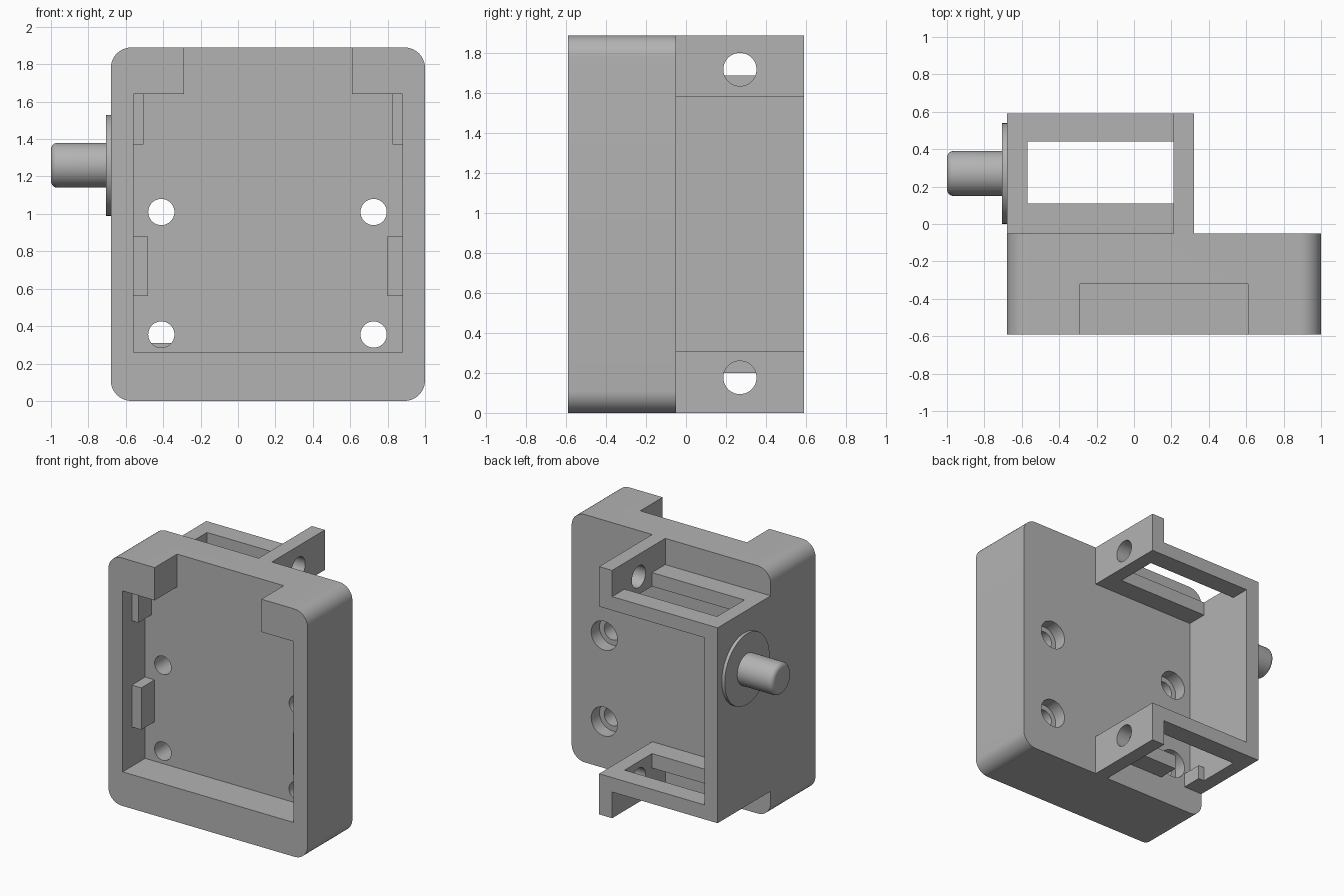
import bpy, bmesh, math
from mathutils import Matrix

if "Cube" in bpy.data.objects:
    bpy.data.objects.remove(bpy.data.objects["Cube"], do_unlink=True)

grey = bpy.data.materials.new("plain grey")
grey.use_nodes = True
colour = (0.45, 0.45, 0.45, 1)
grey.diffuse_color = colour
grey.node_tree.nodes["Principled BSDF"].inputs["Base Color"].default_value = colour


def finish(name, bm):
    mesh = bpy.data.meshes.new(name)
    bmesh.ops.recalc_face_normals(bm, faces=bm.faces)
    bm.to_mesh(mesh)
    bm.free()
    mesh.materials.append(grey)
    obj = bpy.data.objects.new(name, mesh)
    bpy.context.collection.objects.link(obj)
    return obj


def box(name, x, y, z, corner=0):
    """Box from (min, max) spans, with optional rounding of the edges along y."""
    bm = bmesh.new()
    bmesh.ops.create_cube(bm, size=1)
    for v in bm.verts:
        v.co = [s[0] if c < 0 else s[1] for c, s in zip(v.co, (x, y, z))]
    if corner:
        edges = [e for e in bm.edges if abs(e.verts[0].co.y - e.verts[1].co.y) > 0.01]
        bmesh.ops.bevel(bm, geom=edges, offset=corner, segments=10, profile=0.5, affect='EDGES')
    return finish(name, bm)


def cylinder(name, axis, centre, radius, span, round_end=0):
    """Cylinder along x or y; round_end softens the rim at the low end."""
    bm = bmesh.new()
    bmesh.ops.create_cone(bm, cap_ends=True, segments=48, radius1=radius, radius2=radius,
                          depth=span[1] - span[0])
    if round_end:
        low = [e for e in bm.edges if all(v.co.z < 0 for v in e.verts)]
        bmesh.ops.bevel(bm, geom=low, offset=round_end, segments=6, profile=0.5, affect='EDGES')
    mid = sum(span) / 2
    if axis == 'X':
        place = Matrix.Translation((mid, *centre)) @ Matrix.Rotation(math.pi / 2, 4, 'Y')
    else:
        place = Matrix.Translation((centre[0], mid, centre[1])) @ Matrix.Rotation(-math.pi / 2, 4, 'X')
    bmesh.ops.transform(bm, matrix=place, verts=bm.verts)
    return finish(name, bm)


def combine(target, others, operation):
    """Apply booleans one after another and drop the helper objects."""
    for other in others:
        mod = target.modifiers.new("combine", 'BOOLEAN')
        mod.operation, mod.solver, mod.object = operation, 'EXACT', other
        bpy.context.view_layer.update()
        mesh = bpy.data.meshes.new_from_object(
            target.evaluated_get(bpy.context.evaluated_depsgraph_get()))
        target.modifiers.clear()
        target.data = mesh
        bpy.data.objects.remove(other, do_unlink=True)


RIGHT, BACK, FLOOR = -0.68, -0.05, -0.32
AXIS = (0.27, 1.26)

# Case with front recess and a cable gap open at the top
case = box("case", (RIGHT, 1.0), (-0.59, BACK), (0, 1.89), corner=0.11)
combine(case, [box("recess", (-0.56, 0.88), (-0.7, FLOOR), (0.26, 1.64)),
               box("gap", (-0.29, 0.61), (-0.7, FLOOR), (1.5, 2.0))], 'DIFFERENCE')

# Counterbored screw holes
for x in (-0.41, 0.725):
    for z in (0.355, 1.01):
        combine(case, [cylinder("hole", 'Y', (x, z), 0.07, (-0.45, 0.05)),
                       cylinder("counterbore", 'Y', (x, z), 0.11, (-0.15, 0.05))], 'DIFFERENCE')

# Retaining tabs on both side walls of the recess
for side, wall, inward in (("right", -0.56, 1), ("left", 0.88, -1)):
    for level, width, z in (("upper", 0.055, (1.37, 1.64)), ("lower", 0.08, (0.56, 0.88))):
        x = sorted((wall, wall + inward * width))
        box(f"{side}_{level}_tab", x, (-0.48, FLOOR), z)

# Bracket: side wall, two windowed shelves and two drilled ears
bracket = box("bracket", (RIGHT, 0.32), (BACK, 0.59), (0.2, 1.69))
combine(bracket, [box("ear", (0.21, 0.32), (BACK, 0.59), z)
                  for z in ((0, 0.31), (1.585, 1.89))], 'UNION')
cuts = [box("opening", (-0.57, 0.5), (-0.2, 0.8), (0.31, 1.585)),
        box("window", (-0.57, 0.21), (0.11, 0.44), (0.1, 1.8)),
        box("screw_clearance", (-0.52, -0.30), (-0.2, 0.2), (0.1, 0.4))]
cuts += [cylinder("ear_hole", 'X', (0.27, z), 0.083, (0.1, 0.5)) for z in (0.177, 1.72)]
combine(bracket, cuts, 'DIFFERENCE')

# Flange and rounded shaft on the side wall
flange = cylinder("flange", 'X', AXIS, 0.27, (-0.705, RIGHT))
shaft = cylinder("shaft", 'X', AXIS, 0.12, (-1.0, -0.7), round_end=0.035)

# Smooth rounded surfaces, keep edges crisp
for obj in bpy.context.selected_objects:
    obj.select_set(False)
for obj in (case, bracket, flange, shaft):
    obj.select_set(True)
bpy.context.view_layer.objects.active = case
bpy.ops.object.shade_smooth_by_angle(angle=math.radians(30))
